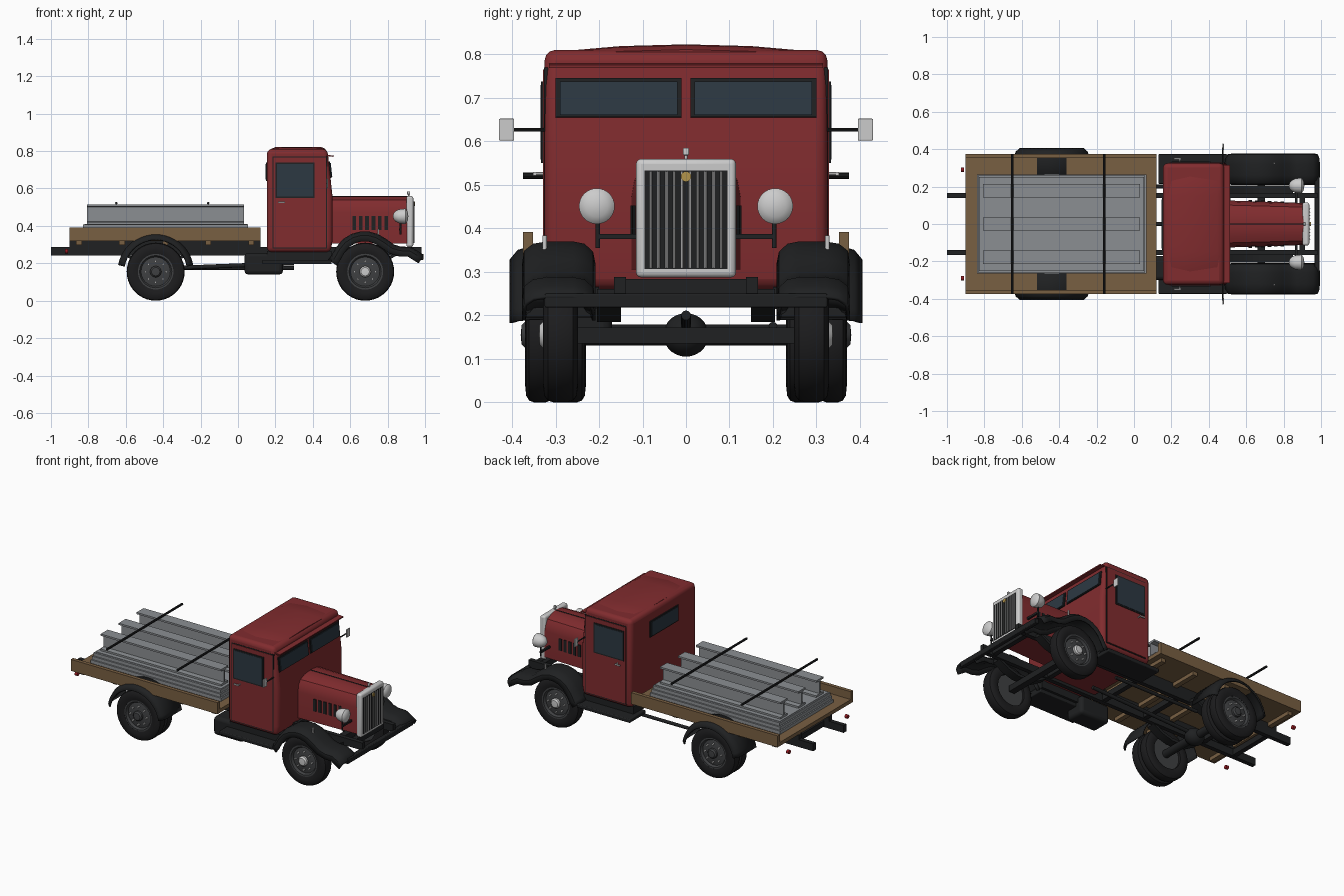
import bpy, bmesh, math
from mathutils import Vector, Matrix

if "Cube" in bpy.data.objects:
    bpy.data.objects.remove(bpy.data.objects["Cube"])

def mat(name, r, g, b):
    m = bpy.data.materials.new(name)
    m.diffuse_color = (r, g, b, 1)
    m.use_nodes = True
    m.node_tree.nodes["Principled BSDF"].inputs["Base Color"].default_value = m.diffuse_color
    return m

RED = mat("red_paint", .22, .025, .028)
BLACK = mat("black_paint", .014, .015, .016)
RUBBER = mat("rubber", .012, .012, .013)
RIM = mat("rim_grey", .05, .052, .055)
WOOD = mat("wood", .19, .115, .055)
STEEL = mat("steel", .26, .275, .29)
CHROME = mat("chrome", .6, .6, .58)
GLASS = mat("glass", .025, .04, .055)
GOLD = mat("brass", .45, .3, .07)
LAMP = mat("tail_red", .3, .01, .015)

def finish(name, bm, m, mirror=False, bevel=0, solid=0):
    bmesh.ops.recalc_face_normals(bm, faces=bm.faces)
    me = bpy.data.meshes.new(name)
    bm.to_mesh(me)
    bm.free()
    o = bpy.data.objects.new(name, me)
    bpy.context.collection.objects.link(o)
    me.materials.append(m)
    if solid:
        s = o.modifiers.new("solid", 'SOLIDIFY')
        s.thickness, s.offset = solid, 0
    if bevel:
        b = o.modifiers.new("bevel", 'BEVEL')
        b.width, b.segments, b.limit_method = bevel, 3, 'ANGLE'
    if mirror:
        o.modifiers.new("mirror", 'MIRROR').use_axis = (False, True, False)
    return o

def box(name, x0, x1, y0, y1, z0, z1, m, mirror=False, bevel=0, tilt=0):
    bm = bmesh.new()
    c = Matrix.Translation(((x0+x1)/2, (y0+y1)/2, (z0+z1)/2))
    bmesh.ops.create_cube(bm, size=1, matrix=c @ Matrix.Rotation(tilt, 4, 'Y')
                          @ Matrix.Diagonal((x1-x0, y1-y0, z1-z0, 1)))
    return finish(name, bm, m, mirror, bevel)

def rod(name, p, q, r, m, mirror=False, seg=16):
    p, q = Vector(p), Vector(q)
    bm = bmesh.new()
    M = Matrix.Translation((p+q)/2) @ (q-p).to_track_quat('Z', 'Y').to_matrix().to_4x4()
    bmesh.ops.create_cone(bm, cap_ends=True, segments=seg, radius1=r, radius2=r,
                          depth=(q-p).length, matrix=M)
    return finish(name, bm, m, mirror)

def ball(name, c, s, m, mirror=False):
    bm = bmesh.new()
    bmesh.ops.create_uvsphere(bm, u_segments=24, v_segments=14, radius=1,
                              matrix=Matrix.Translation(c) @ Matrix.Diagonal((*s, 1)))
    return finish(name, bm, m, mirror)

def loft(name, rings, m, closed=True, **kw):
    bm = bmesh.new()
    vs = [[bm.verts.new(p) for p in ring] for ring in rings]
    n = len(vs[0])
    for a, b in zip(vs, vs[1:]):
        for i in range(n if closed else n-1):
            j = (i+1) % n
            bm.faces.new((a[i], a[j], b[j], b[i]))
    if closed:
        bm.faces.new(vs[0])
        bm.faces.new(vs[-1])
    return finish(name, bm, m, **kw)

def lathe(name, profile, c, axis, m, mirror=False, seg=40):
    # profile: (radius, position along axis); axis 'X' or 'Y'
    bm = bmesh.new()
    pts = [(a, c[1], c[2]+r) if axis == 'X' else (c[0], a, c[2]+r) for r, a in profile]
    vs = [bm.verts.new(p) for p in pts]
    es = [bm.edges.new(e) for e in zip(vs, vs[1:])]
    ax = (1, 0, 0) if axis == 'X' else (0, 1, 0)
    bmesh.ops.spin(bm, geom=vs+es, cent=c, axis=ax, angle=2*math.pi, steps=seg)
    bmesh.ops.remove_doubles(bm, verts=bm.verts, dist=1e-5)
    return finish(name, bm, m, mirror)

def fender(name, path, section, m):
    rings = []
    for i, (x, z) in enumerate(path):
        a, b = path[max(i-1, 0)], path[min(i+1, len(path)-1)]
        t = Vector((b[0]-a[0], b[1]-a[1])).normalized()
        rings.append([(x - t.y*d, y, z + t.x*d) for y, d in section])
    return loft(name, rings, m, closed=False, mirror=True, solid=.008)

# wheels: single at the front, twin at the rear
def wheel(name, x, y0, y1, hub):
    c, w = (x, 0, .155), y1-y0
    prof = [(.095, .08), (.115, 0), (.14, .04), (.151, .14), (.155, .3), (.155, .7),
            (.151, .86), (.14, .96), (.115, 1), (.095, .92), (.095, .08)]
    lathe(name+"_tyre", [(r, y0+w*t) for r, t in prof], c, 'Y', RUBBER, True)
    lathe(name+"_rim", [(0, y0+.02), (.096, y0+.02), (.096, y1-.006), (.086, y1-.006),
                        (.078, y1-.02), (.04, y1-.012), (0, y1-.012)], c, 'Y', RIM, True)
    if hub:
        lathe(name+"_hub", [(.03, y1-.015), (.03, y1), (.022, y1+.008), (0, y1+.01)], c, 'Y', hub, True)
        for k in range(8):
            a = k*math.pi/4
            bx, bz = x+.056*math.cos(a), .155+.056*math.sin(a)
            rod(name+"_bolt", (bx, y1-.02, bz), (bx, y1-.004, bz), .006, CHROME, True, 6)

wheel("front_wheel", .68, .248, .329, CHROME)
wheel("rear_outer_wheel", -.44, .302, .37, RIM)
wheel("rear_inner_wheel", -.44, .23, .298, None)

# chassis
box("frame_rail", -1, .98, .138, .165, .242, .288, BLACK, True)
box("bed_runner", -.9, .12, .135, .165, .286, .325, BLACK, True)
for x in (-.85, -.62, -.2, .1, .5, .9):
    box("cross_member", x-.015, x+.015, -.14, .14, .247, .283, BLACK)
rod("rear_axle", (-.44, -.3, .155), (-.44, .3, .155), .024, BLACK)
ball("differential", (-.44, 0, .155), (.06, .052, .05), BLACK)
box("front_axle", .66, .7, -.25, .25, .135, .172, BLACK)
for x, h in ((-.44, .19), (.68, .185)):
    sp = [(x+.17*t, .182+.06*t*t) for t in (-1, -.6, -.2, .2, .6, 1)]
    loft("leaf_spring", [[(a, .15, b), (a, .205, b), (a, .205, b+.018), (a, .15, b+.018)]
                         for a, b in sp], BLACK, mirror=True)
rod("drive_shaft", (-.42, 0, .172), (.3, 0, .2), .011, BLACK)
rod("exhaust_pipe", (-.29, .2, .175), (.3, .2, .175), .01, BLACK)
box("fuel_tank", .035, .24, -.3, -.17, .14, .255, BLACK, bevel=.02)
box("front_bumper", .965, .992, -.325, .325, .218, .25, BLACK, bevel=.004)
rod("tail_lamp", (-.925, .29, .265), (-.908, .29, .265), .012, LAMP, True)

# fenders and running boards
fender("front_fender", [(.49, .215), (.505, .235), (.53, .28), (.565, .322), (.61, .35),
       (.655, .362), (.7, .362), (.745, .349), (.79, .322), (.83, .293), (.87, .281),
       (.92, .28), (.955, .26), (.99, .238)],
       [(.212, -.045), (.217, -.018), (.235, -.001), (.26, .004), (.32, .004), (.35, -.001),
        (.369, -.016), (.373, -.045)], BLACK)
box("running_board", .13, .5, .215, .373, .195, .218, BLACK, True, .005)
box("board_apron", .155, .5, .2, .3, .215, .265, BLACK, True)
arc = [math.radians(170-a*8) for a in range(21)]
fender("rear_fender", [(-.44+.2*math.cos(a), .155+.2*math.sin(a)) for a in arc],
       [(.215, 0), (.36, 0), (.385, -.008), (.403, -.03)], BLACK)

# cab
side = [(.155, .26), (.495, .26), (.505, .32), (.505, .56), (.478, .81), (.155, .81)]
loft("cab", [[(x, y, z) for x, z in side] for y in (-.325, .325)], RED, bevel=.024)
crown = [(-.315, .797), (-.3, .806), (-.15, .819), (0, .823), (.15, .819), (.3, .806), (.315, .797)]
loft("roof", [[(x, y, z-d) for y, z in crown] for x, d in
              ((.175, .012), (.2, .002), (.3, 0), (.446, .002), (.468, .012))], RED)
box("sun_visor", .47, .512, -.315, .315, .771, .778, RED, tilt=.1)
T = -.108
box("windscreen_frame", .483, .496, .01, .3, .655, .745, BLACK, True, tilt=T)
box("windscreen", .486, .5, .02, .29, .66, .737, GLASS, True, tilt=T)
box("rear_window_frame", .149, .16, -.14, .14, .64, .74, BLACK)
box("rear_window", .147, .16, -.13, .13, .648, .732, GLASS)

# doors
box("door_gap", .185, .475, .31, .3265, .28, .77, BLACK, True)
box("door", .19, .47, .31, .329, .285, .765, RED, True)
box("door_window_frame", .2, .41, .32, .333, .55, .738, BLACK, True)
box("door_window", .208, .402, .32, .335, .558, .73, GLASS, True)
box("door_handle", .215, .25, .345, .352, .521, .529, CHROME, True)
rod("handle_stem", (.245, .32, .525), (.245, .348, .525), .004, CHROME, True, 8)
rod("mirror_arm", (.475, .32, .627), (.475, .41, .627), .004, BLACK, True, 8)
box("mirror", .472, .48, .395, .43, .602, .652, CHROME, True, .002)

# hood with louvres
half = [(.122, .305), (.122, .47), (.115, .51), (.098, .537), (.06, .553), (.02, .558)]
sec = half + [(-y, z) for y, z in reversed(half)]
loft("hood", [[(x, y*s, z) for y, z in sec] for x, s in ((.5, 1.03), (.905, .92))], RED)
rod("hood_hinge", (.5, 0, .557), (.905, 0, .557), .004, BLACK, seg=8)
for k in range(6):
    x = .612+k*.034
    box("hood_louvre", x, x+.02, .1, .128-k*.0017, .377, .452, BLACK, True)

# grille
box("grille_shell", .9, .937, -.115, .115, .287, .56, CHROME, bevel=.012)
box("grille_core", .92, .939, -.095, .095, .307, .533, BLACK)
for k in range(10):
    y = -.081+k*.018
    rod("grille_bar", (.94, y, .309), (.94, y, .531), .0028, CHROME, seg=8)
rod("grille_badge", (.935, 0, .519), (.946, 0, .519), .012, GOLD)
rod("hood_ornament_stem", (.912, 0, .555), (.912, 0, .57), .004, CHROME)
box("hood_ornament", .904, .92, -.007, .007, .568, .585, CHROME, bevel=.003)

# headlamps and fender markers
lathe("headlamp", [(0, .828), (.015, .831), (.028, .842), (.037, .86), (.04, .88), (.041, .895),
      (.036, .9), (.025, .907), (0, .911)], (0, .205, .451), 'X', CHROME, True, 32)
rod("headlamp_post", (.868, .203, .355), (.868, .203, .42), .005, BLACK, True)
box("headlamp_bracket", .862, .874, .1, .205, .375, .387, BLACK, True)
rod("fender_marker", (.75, .325, .345), (.75, .325, .383), .005, CHROME, True)

# flat bed
box("bed_floor", -.9, .12, -.372, .372, .32, .343, WOOD)
box("bed_side", -.9, .12, .352, .375, .32, .392, WOOD, True)
for k in range(5):
    x = -.85+k*.23
    box("bed_sleeper", x-.015, x+.015, -.34, .34, .297, .322, WOOD)

# steel load: plates, three I-beams, tie bars
for k in range(3):
    box("steel_plate", -.84+k*.006, .066-k*.006, -.264+k*.006, .264-k*.006,
        .343+k*.022, .363+k*.022, STEEL)
box("plate_filler", -.82, .05, -.24, .24, .345, .41, STEEL)
q = [(.035, 0), (.035, .011), (.005, .014), (.005, .091), (.035, .094), (.035, .105)]
ib = q + [(-y, z) for y, z in reversed(q)]
for y0 in (-.178, 0, .178):
    loft("i_beam", [[(x, y0+y, .41+z) for y, z in ib] for x in (-.806, .032)], STEEL)
for x in (-.65, -.16):
    rod("tie_bar", (x, -.375, .521), (x, .375, .521), .007, BLACK, seg=10)

bpy.ops.object.select_all(action='SELECT')
bpy.context.view_layer.objects.active = bpy.context.selected_objects[0]
bpy.ops.object.shade_smooth_by_angle(angle=math.radians(35))
